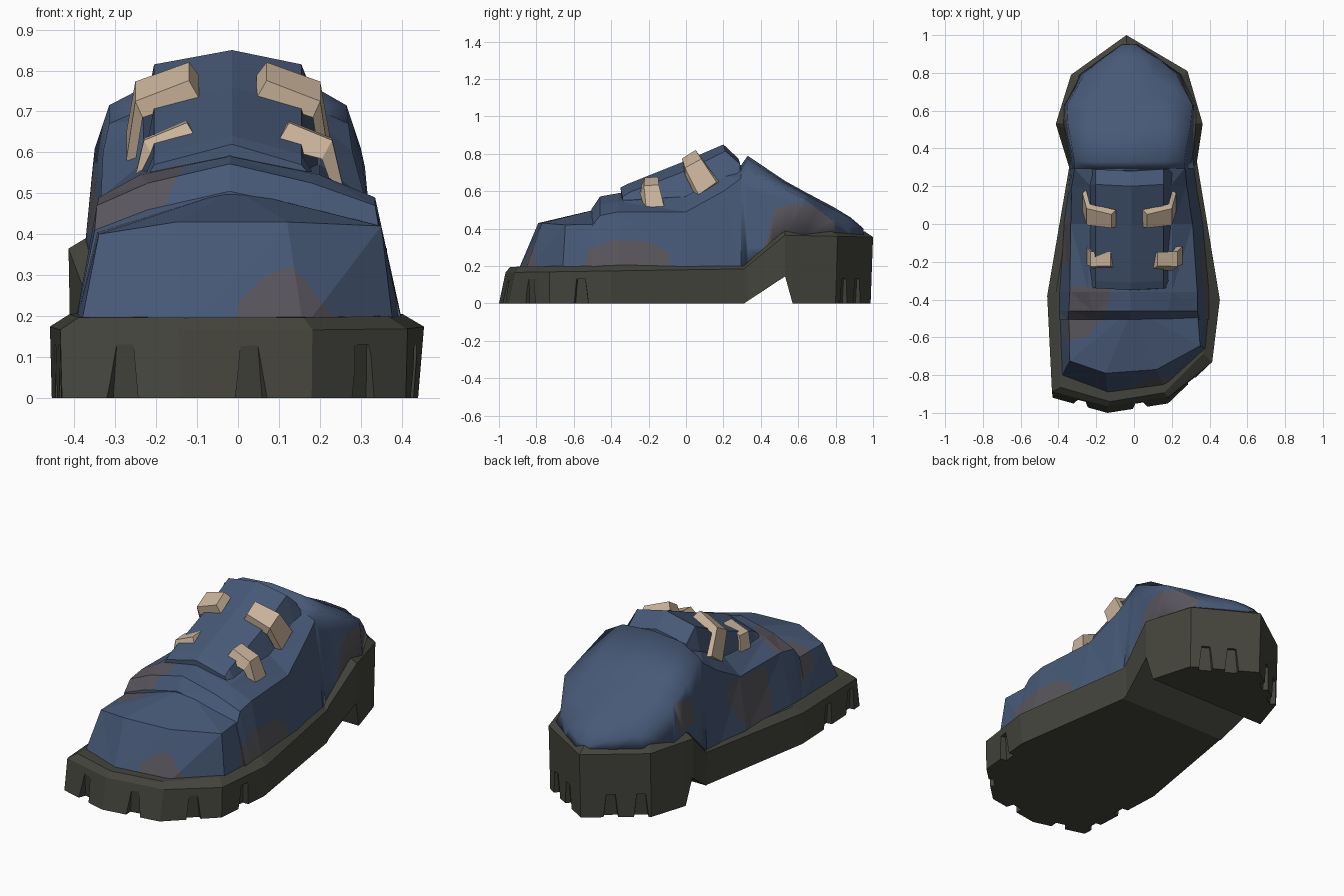
import bpy, bmesh, math
from mathutils import Vector

if "Cube" in bpy.data.objects:
    bpy.data.objects.remove(bpy.data.objects["Cube"])


def material(name, rgb):
    m = bpy.data.materials.new(name)
    m.diffuse_color = (*rgb, 1)
    m.use_nodes = True
    m.node_tree.nodes["Principled BSDF"].inputs["Base Color"].default_value = m.diffuse_color
    return m


BLUE = material("blue_fabric", (0.063, 0.100, 0.185))
DIRT = material("dusty_patch", (0.098, 0.092, 0.108))
RUBBER = material("dark_rubber", (0.058, 0.058, 0.046))
TAN = material("tan_lace", (0.60, 0.46, 0.33))


def make(name, bm, *mats):
    bmesh.ops.recalc_face_normals(bm, faces=bm.faces[:])
    me = bpy.data.meshes.new(name)
    bm.to_mesh(me)
    bm.free()
    for m in mats:
        me.materials.append(m)
    ob = bpy.data.objects.new(name, me)
    bpy.context.collection.objects.link(ob)
    return ob


def loft(bm, rings):
    """Skin closed rings of equal length and cap both ends."""
    vs = [[bm.verts.new(p) for p in r] for r in rings]
    n = len(vs[0])
    for a, b in zip(vs, vs[1:]):
        for i in range(n):
            j = (i + 1) % n
            bm.faces.new((a[i], a[j], b[j], b[i]))
    bm.faces.new(vs[0])
    bm.faces.new(vs[-1][::-1])
    return bm


def ramp(y, pts):
    for (a, za), (b, zb) in zip(pts, pts[1:]):
        if y <= b:
            return za + (zb - za) * max(0, y - a) / (b - a)
    return pts[-1][1]


def paint(bm, axis, sign, poly):
    """Cut a convex patch into the faces looking along an axis."""
    u, v = [i for i in range(3) if i != axis]
    bm.normal_update()
    lo = [min(p[k] for p in poly) for k in (0, 1)]
    hi = [max(p[k] for p in poly) for k in (0, 1)]

    def candidates():
        out = []
        for f in bm.faces:
            us, ws = [w.co[u] for w in f.verts], [w.co[v] for w in f.verts]
            if (f.normal[axis] * sign > 0.2 and max(us) > lo[0] and min(us) < hi[0]
                    and max(ws) > lo[1] and min(ws) < hi[1]):
                out.append(f)
        return out

    edges = list(zip(poly, poly[1:] + poly[:1]))
    for a, b in edges:
        co, no = Vector(), Vector()
        co[u], co[v] = a
        no[u], no[v] = b[1] - a[1], a[0] - b[0]
        fs = candidates()
        geom = fs + list({e for f in fs for e in f.edges}) + list({w for f in fs for w in f.verts})
        if geom:
            bmesh.ops.bisect_plane(bm, geom=geom, dist=1e-5, plane_co=co, plane_no=no)
    bm.normal_update()
    for f in candidates():
        c = f.calc_center_median()
        s = [(b[0] - a[0]) * (c[v] - a[1]) - (b[1] - a[1]) * (c[u] - a[0]) for a, b in edges]
        if min(s) > 0 or max(s) < 0:
            f.material_index = 1


# Sole: bottom ring, outer rim and raised inner lip, then heel arch
outline = [(-.43, -.92), (-.14, -1), (.18, -.95), (.41, -.73), (.45, -.40), (.33, .33), (.36, .53),
           (.28, .81), (-.04, 1), (-.33, .79), (-.41, .53), (-.34, .30), (-.455, -.38)]
bm = loft(bmesh.new(), [[(min(x, .44), y * (.987 if y > .7 else 1), 0) for x, y in outline],
                        [(x * 1.01, y * (.965 if y < -.9 else 1), 1) for x, y in outline],
                        [(-.02 + (x + .02) * .9, y * .94 if y < 0 else y * .955, 2) for x, y in outline]])
for y in (.31, .53, .57):
    bmesh.ops.bisect_plane(bm, geom=bm.verts[:] + bm.edges[:] + bm.faces[:], dist=1e-5,
                           plane_co=(0, y, 0), plane_no=(0, 1, 0))
for v in bm.verts:
    if v.co.z < .5:
        v.co.z = ramp(v.co.y, [(.31, 0), (.53, .145), (.57, 0)])
    else:
        lift = .03 if v.co.z > 1.5 else 0
        v.co.z = lift + ramp(v.co.y, [(-1, .165), (.31, .185), (.53, .365), (1, .355)])
sole = make("sole", bm, RUBBER)

# Tapered tread notches cut into the sole edge
bm = bmesh.new()
for x, y, ang in [(-.28, -.95, -105), (.03, -.963, -81), (.31, -.835, -46), (.422, -.56, -7),
                  (-.443, -.62, 180), (-.436, -.83, 180), (.21, .845, 59), (.09, .915, 59),
                  (-.165, .9, 126), (-.29, .81, 126)]:
    n = Vector((math.cos(math.radians(ang)), math.sin(math.radians(ang)), 0))
    t = Vector((-n.y, n.x, 0))
    c = Vector((x, y, 0))
    loft(bm, [[c + n * d + t * w * s + Vector((0, 0, z)) for d, s in
               ((-depth, -.7), (.08, -1), (.08, 1), (-depth, .7))]
              for z, w, depth in ((-.03, .053, .035), (.13, .03, .015))])
cutter = make("tread_cutter", bm, RUBBER)
cutter.hide_render = True
mod = sole.modifiers.new("tread", 'BOOLEAN')
mod.operation, mod.solver, mod.object = 'DIFFERENCE', 'EXACT', cutter
bpy.context.view_layer.objects.active = sole
bpy.ops.object.modifier_apply(modifier=mod.name)
bpy.data.objects.remove(cutter)

# Dusty patches: axis, side, outline
patches = [
    (1, -1, [(0, .15), (.23, .15), (.23, .2), (.17, .28), (.13, .32), (.07, .3), (.0, .235)]),
    (0, 1, [(-.56, .15), (-.08, .15), (-.09, .27), (-.2, .33), (-.38, .34), (-.52, .29)]),
    (0, 1, [(.42, .3), (.8, .3), (.8, .43), (.7, .51), (.58, .54), (.47, .5)]),
    (0, -1, [(-.22, .2), (-.02, .17), (.12, .42), (.08, .48), (-.22, .47)]),
    (0, -1, [(.4, .40), (.6, .41), (.61, .58), (.44, .53)]),
    (2, 1, [(-.36, -.62), (-.25, -.6), (-.14, -.45), (-.13, -.33), (-.4, -.33)])]


def finish_fabric(name, bm):
    bmesh.ops.recalc_face_normals(bm, faces=bm.faces[:])
    bmesh.ops.triangulate(bm, faces=bm.faces[:])
    for p in patches:
        paint(bm, *p)
    for f in bm.faces:
        f.smooth = f.calc_center_median().y > .295
    return make(name, bm, BLUE, DIRT)


# Upper: y, base z, base x, shoulder x, shoulder z, ridge x, ridge z, centre z
stations = [
    (-.505, .17, -.40, .405, -.35, .345, .41, .20, .46, .505),
    (-.46, .17, -.40, .405, -.345, .335, .47, .20, .525, .572),
    (-.36, .17, -.40, .405, -.34, .335, .49, .22, .545, .59),
    (0, .17, -.375, .37, -.335, .31, .49, .22, .57, .65),
    (.2, .17, -.345, .335, -.33, .28, .60, .21, .68, .74),
    (.295, .18, -.335, .32, -.315, .27, .67, .18, .72, .74),
    (.33, .18, -.335, .315, -.315, .265, .715, .18, .775, .79),
    (.53, .36, -.375, .33, -.35, .30, .61, .20, .645, .655),
    (.63, .36, -.37, .33, -.355, .31, .565, .19, .59, .60),
    (.79, .36, -.295, .26, -.265, .225, .44, .12, .50, .515),
    (.88, .36, -.17, .13, -.15, .11, .42, .07, .455, .46),
    (.95, .36, -.07, .02, -.06, .01, .39, .03, .395, .40)]
rings = []
for y, zb, bl, br, sl, sr, sz, rx, rz, cz in stations:
    rings.append([(bl, y, zb), (sl, y, sz), (-.02 - rx, y, rz), (-.02, y, cz),
                  (-.02 + rx, y, rz), (sr, y, sz), (br, y, zb)])
finish_fabric("shoe_upper", loft(bmesh.new(), rings))

# Toe cap: base loop, top loop and a raised rear centre
base = [(-.40, -.45), (-.385, -.81), (-.14, -.90), (.16, -.86), (.38, -.66), (.40, -.45), (0, -.45)]
top = [(-.345, -.45, .405), (-.34, -.725, .40), (-.15, -.79, .43), (.12, -.77, .43),
       (.35, -.645, .42), (.335, -.45, .425), (-.01, -.45, .51)]
bm = bmesh.new()
lower = [bm.verts.new((x, y, .17)) for x, y in base]
upper = [bm.verts.new(p) for p in top]
for i in range(7):
    j = (i + 1) % 7
    bm.faces.new((lower[i], lower[j], upper[j], upper[i]))
bm.faces.new(lower)
for i in range(5):
    bm.faces.new((upper[i], upper[i + 1], upper[6]))
finish_fabric("toe_cap", bm)

# Tongue: sloped slab with bevelled sides and peaked middle
rings = []
for y, zb, side, mid in [(-.34, .50, .57, .62), (-.30, .50, .595, .64), (0, .50, .71, .76),
                         (.21, .62, .815, .85), (.29, .66, .745, .775)]:
    rings.append([(-.245, y, zb), (-.205, y, side), (-.015, y - .01, mid), (.155, y, side), (.215, y, zb)])
make("tongue", loft(bmesh.new(), rings), BLUE)

# Lace straps: folded over the tongue edge on both sides, with slanted inner ends
straps = [
    ("upper", -.025, [(.045, .03, .76), (.183, .05, .715), (.203, .12, .605)],
     [(0, .045, .028), (0, .055, .03), (0, .06, .042)],
     [(.025, -.015, .038), (.018, -.012, .034), (.02, -.005, .01)]),
    ("lower", 0, [(.09, -.20, .617), (.205, -.195, .587), (.235, -.16, .505)],
     [(0, .045, .003), (0, .05, .003), (0, .06, .003)],
     [(.035, .015, .058), (.025, .01, .045), (.022, -.005, .012)])]
for label, mid, path, widths, lifts in straps:
    for side, s in (("right", 1), ("left", -1)):
        rings = []
        for p, w, t in zip(path, widths, lifts):
            p, t, w = Vector(p), Vector(t), Vector(w)
            ring = [p - w, p + w, p + w * .8 + t, p - w * .8 + t]
            rings.append([(mid + s * (q.x - mid), q.y, q.z) for q in ring])
        make(f"{label}_lace_{side}", loft(bmesh.new(), rings), TAN)
